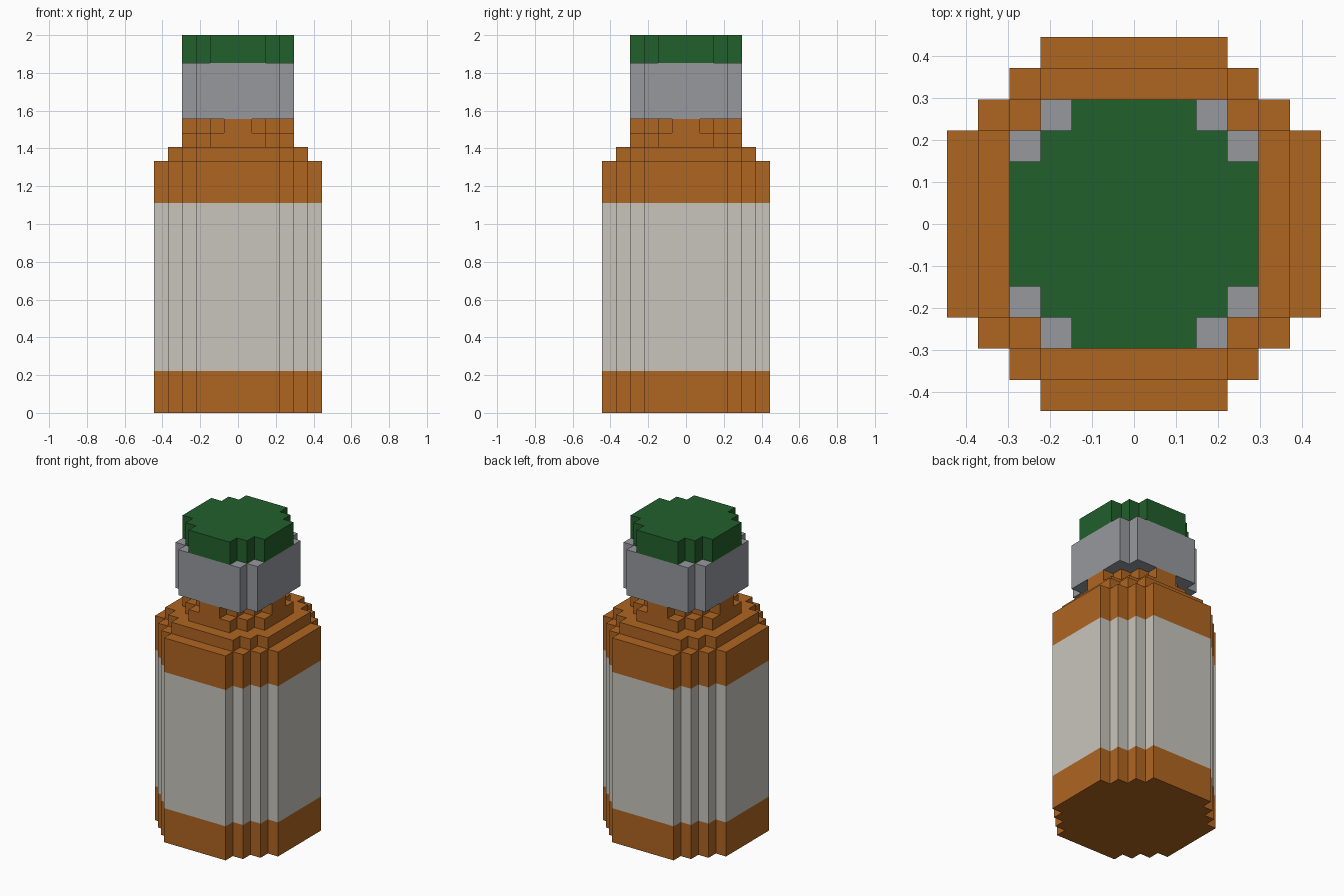
import bpy, bmesh

if "Cube" in bpy.data.objects:
    bpy.data.objects.remove(bpy.data.objects["Cube"])

U = 2 / 27  # one block


def material(name, rgb):
    def lin(c):
        c /= 255
        return c / 12.92 if c <= 0.04045 else ((c + 0.055) / 1.055) ** 2.4
    m = bpy.data.materials.new(name)
    m.diffuse_color = (*[lin(c) for c in rgb], 1)
    m.use_nodes = True
    m.node_tree.nodes["Principled BSDF"].inputs["Base Color"].default_value = m.diffuse_color
    return m


amber = material("amber orange", (175, 101, 33))
paper = material("label off-white", (200, 197, 188))
metal = material("collar grey", (150, 153, 158))
green = material("cap green", (34, 96, 44))


def outline(corners):
    """Stepped outline from the outer corners of one quadrant, turned four times."""
    quad = []
    for i, (x, y) in enumerate(corners):
        quad.append((x, y))
        if i + 1 < len(corners):
            quad.append((corners[i + 1][0], y))
    pts = []
    for _ in range(4):
        pts += quad
        quad = [(-y, x) for x, y in quad]
    return pts


def part(name, corners, heights, mats, bottom=False, top=True):
    """Stepped column with a ring at each height; one material per band."""
    bm = bmesh.new()
    pts = outline(corners)
    n = len(pts)
    rings = [[bm.verts.new((x * U, y * U, z * U)) for x, y in pts] for z in heights]
    used = list(dict.fromkeys(mats))
    for b, m in enumerate(mats):
        lo, hi = rings[b], rings[b + 1]
        for i in range(n):
            j = (i + 1) % n
            f = bm.faces.new((lo[i], lo[j], hi[j], hi[i]))
            f.material_index = used.index(m)
    if bottom:
        bm.faces.new(rings[0][::-1]).material_index = used.index(mats[0])
    if top:
        bm.faces.new(rings[-1]).material_index = used.index(mats[-1])
    me = bpy.data.meshes.new(name)
    bm.to_mesh(me)
    bm.free()
    for m in used:
        me.materials.append(m)
    ob = bpy.data.objects.new(name, me)
    bpy.context.collection.objects.link(ob)


# Body with the label band wrapped around it
part("bottle_body", [(6, 3), (5, 4), (4, 5), (3, 6)], [0, 3, 15, 18],
     [amber, paper, amber], bottom=True)
# Shoulder step and the two-stage neck
part("shoulder", [(5, 3), (4, 4), (3, 5)], [18, 19], [amber])
part("neck_base", [(4, 2), (3, 3), (2, 4)], [19, 20], [amber])
part("neck", [(4, 1), (3, 2), (2, 3), (1, 4)], [20, 21], [amber], top=False)
# Collar and cap
part("collar", [(4, 3), (3, 4)], [21, 25], [metal], bottom=True)
part("cap", [(4, 2), (3, 3), (2, 4)], [25, 27], [green])
